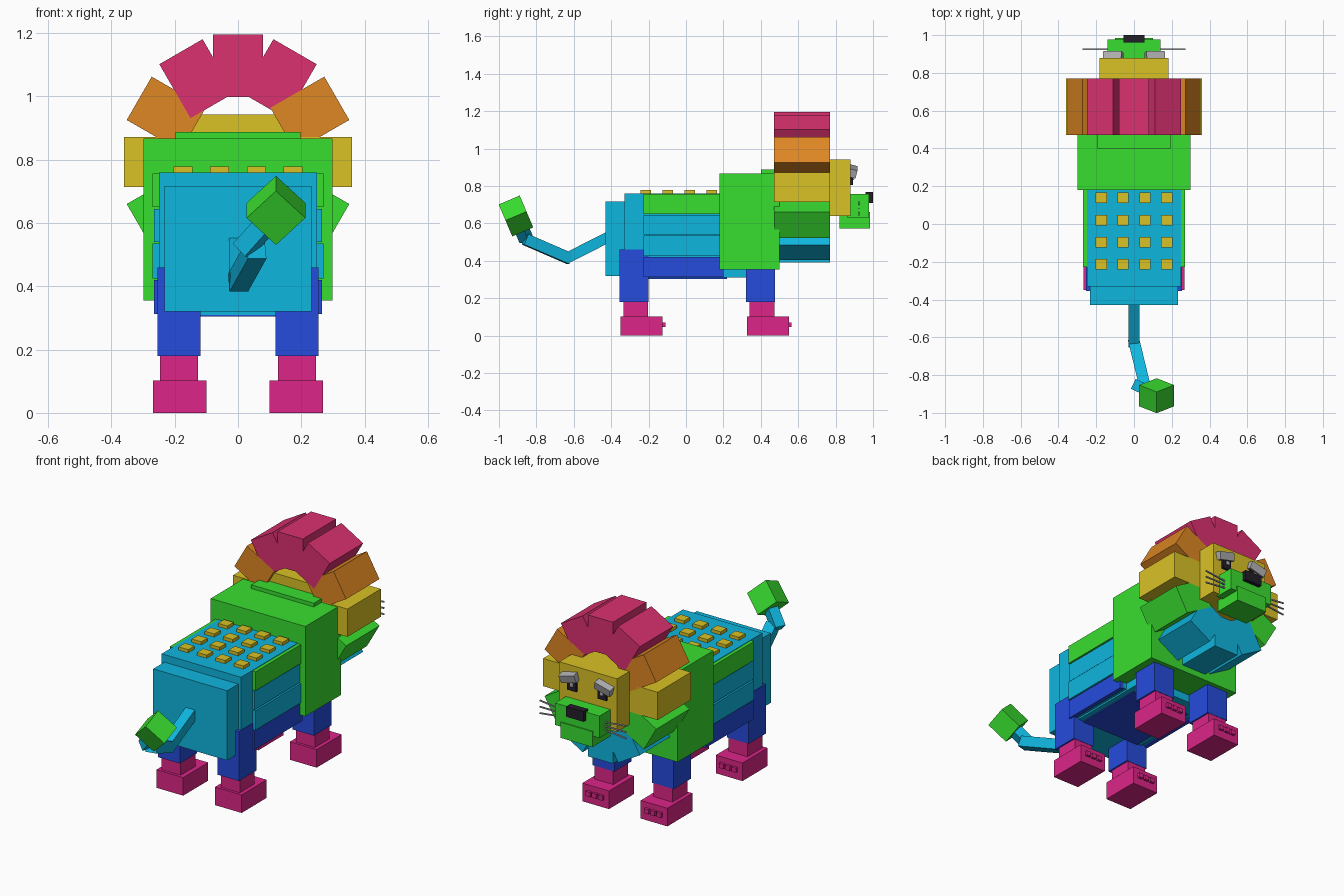
import bpy, bmesh, math
from mathutils import Matrix, Vector

if "Cube" in bpy.data.objects:
    bpy.data.objects.remove(bpy.data.objects["Cube"])


def material(name, rgb):
    m = bpy.data.materials.new(name)
    lin = [((c / 255 + 0.055) / 1.055) ** 2.4 for c in rgb]
    m.diffuse_color = (*lin, 1)
    m.use_nodes = True
    m.node_tree.nodes["Principled BSDF"].inputs["Base Color"].default_value = m.diffuse_color
    return m


GREEN = material("green", (57, 222, 48))
CYAN = material("cyan", (15, 182, 223))
ROYAL = material("royal blue", (38, 76, 221))
MAGENTA = material("magenta", (221, 37, 136))
PINK = material("pink", (219, 49, 112))
ORANGE = material("orange", (222, 135, 35))
YELLOW = material("yellow", (218, 194, 37))
GREY = material("grey", (175, 175, 178))
BLACK = material("black", (34, 30, 40))


def oriented(name, centre, size, mat, rot=Matrix.Identity(4)):
    bm = bmesh.new()
    bmesh.ops.create_cube(bm, size=1, matrix=Matrix.Diagonal((*size, 1)))
    me = bpy.data.meshes.new(name)
    bm.to_mesh(me)
    bm.free()
    me.materials.append(mat)
    ob = bpy.data.objects.new(name, me)
    ob.matrix_world = Matrix.Translation(centre) @ rot
    bpy.context.collection.objects.link(ob)
    return ob


def box(name, x, y, z, mat):
    lo, hi = zip(x, y, z)
    centre = [(a + b) / 2 for a, b in zip(lo, hi)]
    return oriented(name, centre, [b - a for a, b in zip(lo, hi)], mat)


def pair(name, x, y, z, mat):
    box(name + "_right", x, y, z, mat)
    box(name + "_left", (-x[1], -x[0]), y, z, mat)


def stick(name, a, b, width, mat):
    a, b = Vector(a), Vector(b)
    rot = (b - a).to_track_quat('Y', 'Z').to_matrix().to_4x4()
    oriented(name, (a + b) / 2, (width, (b - a).length, width), mat, rot)


# Torso, rump and chest
box("torso", (-.25, .25), (-.33, .20), (.32, .76), CYAN)
box("underbody", (-.22, .22), (-.20, .32), (.31, .40), CYAN)
box("belly_plate", (-.19, .19), (-.20, .22), (.304, .312), ROYAL)
box("rump", (-.233, .233), (-.43, -.33), (.32, .717), CYAN)
box("chest", (-.298, .298), (.18, .50), (.355, .867), GREEN)
box("collar", (-.197, .197), (.40, .50), (.86, .888), GREEN)

# Stacked side panels
for name, z, x, mat in (("upper", (.65, .757), .27, GREEN), ("middle", (.54, .645), .265, CYAN),
                        ("lower", (.425, .535), .27, CYAN), ("bottom", (.313, .42), .265, ROYAL)):
    pair(name + "_side_panel", (.24, x), (-.228, .20), z, mat)

# Back studs
for x in (-.174, -.058, .058, .174):
    for y in (.138, .02, -.097, -.214):
        box("back_stud", (x - .03, x + .03), (y - .028, y + .028), (.755, .778), YELLOW)

# Legs, feet and toes
for name, y, top in (("hind", 0, .46), ("front", .675, .42)):
    pair(name + "_thigh", (.118, .255), (y - .355, y - .20), (.18, top), ROYAL)
    pair(name + "_shin", (.127, .246), (y - .335, y - .202), (.09, .18), MAGENTA)
    pair(name + "_foot", (.10, .268), (y - .35, y - .125), (0, .103), MAGENTA)
    for x in (.145, .184, .223):
        pair(name + "_toe", (x - .014, x + .014), (y - .13, y - .11), (.045, .071), MAGENTA)

# Ring of mane blocks
mane_colours = {0: YELLOW, 30: ORANGE, 60: PINK, 90: PINK, 120: PINK, 150: ORANGE, 180: YELLOW,
                210: GREEN, 240: CYAN, 270: CYAN, 300: CYAN, 330: GREEN}
for deg, mat in mane_colours.items():
    a = math.radians(deg)
    centre = (.262 * math.cos(a), .62, .793 + .304 * math.sin(a))
    oriented("mane_block", centre, (.197, .30, .158), mat, Matrix.Rotation(-a, 4, 'Y'))

# Head, muzzle and nose
box("head", (-.182, .182), (.49, .88), (.64, .943), YELLOW)
box("muzzle", (-.14, .14), (.86, .978), (.632, .757), GREEN)
box("jaw", (-.10, .10), (.82, .985), (.572, .66), GREEN)
box("nose", (-.055, .055), (.96, 1.0), (.71, .768), BLACK)

# Eyes, tilted brows and whiskers
for side in (-1, 1):
    x = side * .095
    box("eye", (x - .028, x + .028), (.87, .893), (.805, .868), BLACK)
    box("eye_glint", (x - .012, x + .008), (.885, .898), (.832, .852), GREY)
    rot = Matrix.Rotation(side * .25, 4, 'Y') @ Matrix.Rotation(-.25, 4, 'X')
    oriented("brow", (side * .11, .892, .878), (.10, .04, .045), GREY, rot)
    for i in (-1, 0, 1):
        stick("whisker", (side * .13, .925, .68 + .02 * i), (side * .272, .925, .68 + .036 * i), .007, GREY)

# Jointed tail and tuft
stick("tail_base", (0, -.40, .535), (0, -.64, .413), .058, CYAN)
stick("tail_middle", (0, -.62, .411), (.058, -.86, .515), .06, CYAN)
stick("tail_end", (.015, -.855, .515), (.10, -.895, .61), .058, CYAN)
tuft_rot = Matrix.Rotation(math.radians(23), 4, 'X') @ Matrix.Rotation(math.radians(45), 4, 'Y')
oriented("tail_tuft", (.12, -.909, .64), (.131, .122, .131), GREEN, tuft_rot)
